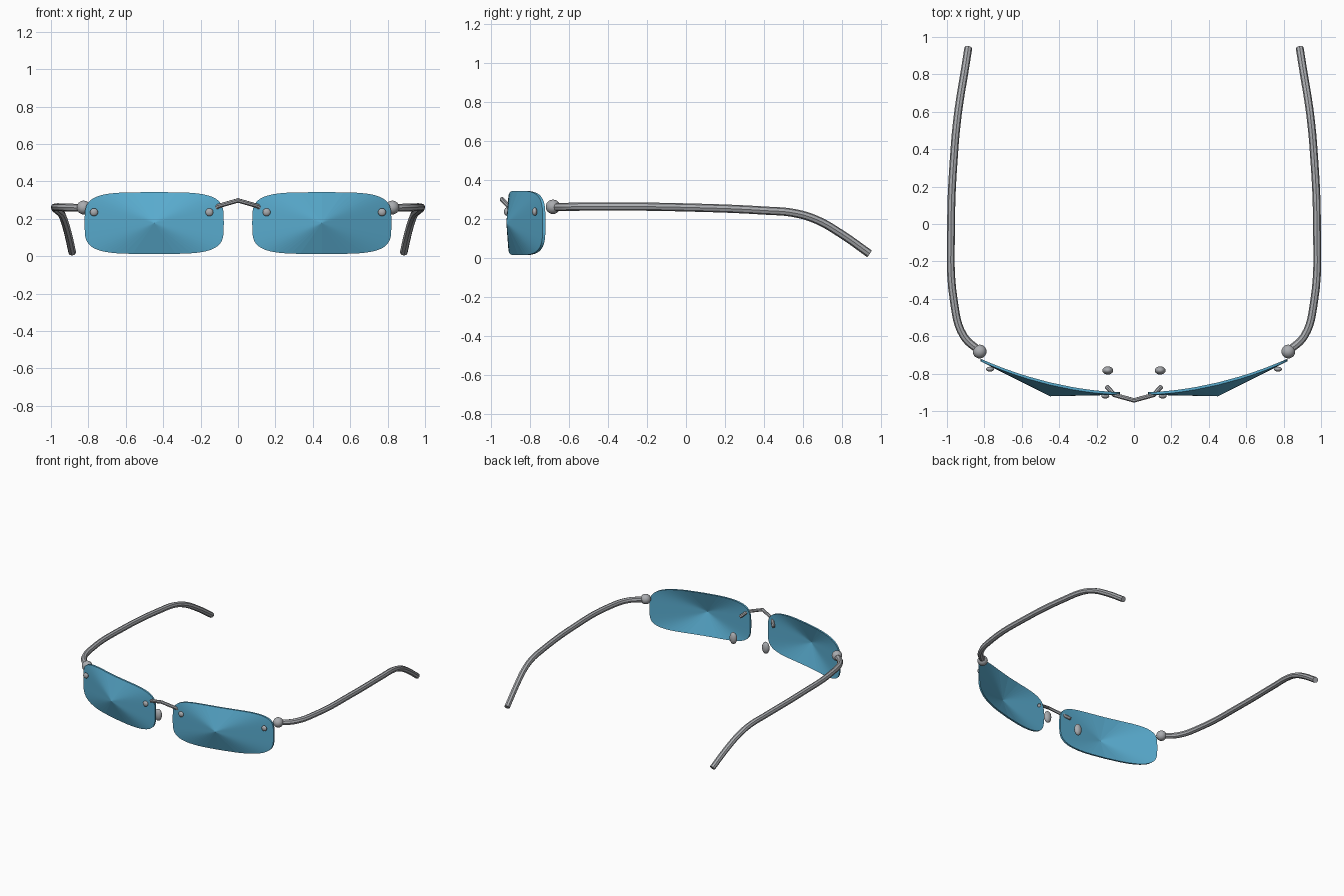
import bpy, bmesh, math

if "Cube" in bpy.data.objects:
    bpy.data.objects.remove(bpy.data.objects["Cube"], do_unlink=True)


def material(name, rgb):
    m = bpy.data.materials.new(name)
    m.use_nodes = True
    m.diffuse_color = (*rgb, 1)
    m.node_tree.nodes["Principled BSDF"].inputs["Base Color"].default_value = (*rgb, 1)
    return m


BLUE = material("blue lens", (0.10, 0.41, 0.62))
METAL = material("grey metal", (0.40, 0.41, 0.43))


def smooth(ob, degrees=40):
    bpy.ops.object.select_all(action='DESELECT')
    ob.select_set(True)
    bpy.context.view_layer.objects.active = ob
    bpy.ops.object.shade_smooth_by_angle(angle=math.radians(degrees))


def ball(name, loc, radii):
    bpy.ops.mesh.primitive_uv_sphere_add(segments=20, ring_count=12, location=loc)
    ob = bpy.context.object
    ob.name = name
    ob.scale = radii
    bpy.ops.object.transform_apply(location=False, rotation=False, scale=True)
    ob.data.materials.append(METAL)
    smooth(ob)


def tube(name, points, radius, straight=False):
    """Round wire swept along a path."""
    cu = bpy.data.curves.new(name, 'CURVE')
    cu.dimensions = '3D'
    cu.bevel_depth = radius
    cu.bevel_resolution = 2
    cu.resolution_u = 6
    cu.use_fill_caps = True
    sp = cu.splines.new('BEZIER')
    sp.bezier_points.add(len(points) - 1)
    for bp, p in zip(sp.bezier_points, points):
        bp.co = p
        bp.handle_left_type = bp.handle_right_type = 'VECTOR' if straight else 'AUTO'
    ob = bpy.data.objects.new(name, cu)
    bpy.context.collection.objects.link(ob)
    bpy.ops.object.select_all(action='DESELECT')
    ob.select_set(True)
    bpy.context.view_layer.objects.active = ob
    bpy.ops.object.convert(target='MESH')
    ob = bpy.context.object
    ob.data.materials.clear()
    ob.data.materials.append(METAL)
    smooth(ob)


def lens(name, side):
    """Rounded-rectangle rim bent back in plan, fanned to a raised centre."""
    n, power, thick = 64, 0.5, 0.014
    bm = bmesh.new()
    rims, hubs = [], []
    for dy in (0, thick):
        rim = []
        for i in range(n):
            c, s = math.cos(math.tau * i / n), math.sin(math.tau * i / n)
            x = 0.448 + 0.372 * math.copysign(abs(c) ** power, c)
            z = 0.177 + 0.165 * math.copysign(abs(s) ** power, s)
            rim.append(bm.verts.new((side * x, -0.915 + 0.268 * x * x + dy, z)))
        rims.append(rim)
        hubs.append(bm.verts.new((side * 0.448, -0.921 + dy, 0.177)))
    for i in range(n):
        j = (i + 1) % n
        for rim, hub in zip(rims, hubs):
            bm.faces.new((hub, rim[i], rim[j]))
        bm.faces.new((rims[0][i], rims[0][j], rims[1][j], rims[1][i]))
    bmesh.ops.recalc_face_normals(bm, faces=bm.faces)
    me = bpy.data.meshes.new(name)
    bm.to_mesh(me)
    bm.free()
    me.materials.append(BLUE)
    bpy.context.collection.objects.link(bpy.data.objects.new(name, me))


# Temple arm path for the left side
ARM = [(0.825, -0.68, 0.258), (0.91, -0.6, 0.26), (0.962, -0.42, 0.262),
       (0.978, 0.0, 0.257), (0.96, 0.4, 0.241), (0.945, 0.56, 0.227),
       (0.93, 0.67, 0.193), (0.91, 0.79, 0.125), (0.886, 0.94, 0.02)]

for word, s in (("left", 1), ("right", -1)):
    lens(word + "_lens", s)
    tube(word + "_temple", [(s * x, y, z) for x, y, z in ARM], 0.021)
    ball(word + "_hinge", (s * 0.825, -0.682, 0.26), (0.037,) * 3)
    ball(word + "_inner_screw", (s * 0.153, -0.92, 0.235), (0.021, 0.013, 0.021))
    ball(word + "_outer_screw", (s * 0.77, -0.776, 0.235), (0.021, 0.013, 0.021))
    ball(word + "_nose_pad", (s * 0.14, -0.783, 0.10), (0.029, 0.022, 0.045))

# Bridge wire hooked behind both lenses
half = [(0.145, -0.87, 0.23), (0.105, -0.914, 0.268)]
tube("bridge", half + [(0, -0.943, 0.298)] + [(-x, y, z) for x, y, z in half[::-1]],
     0.0125, straight=True)
